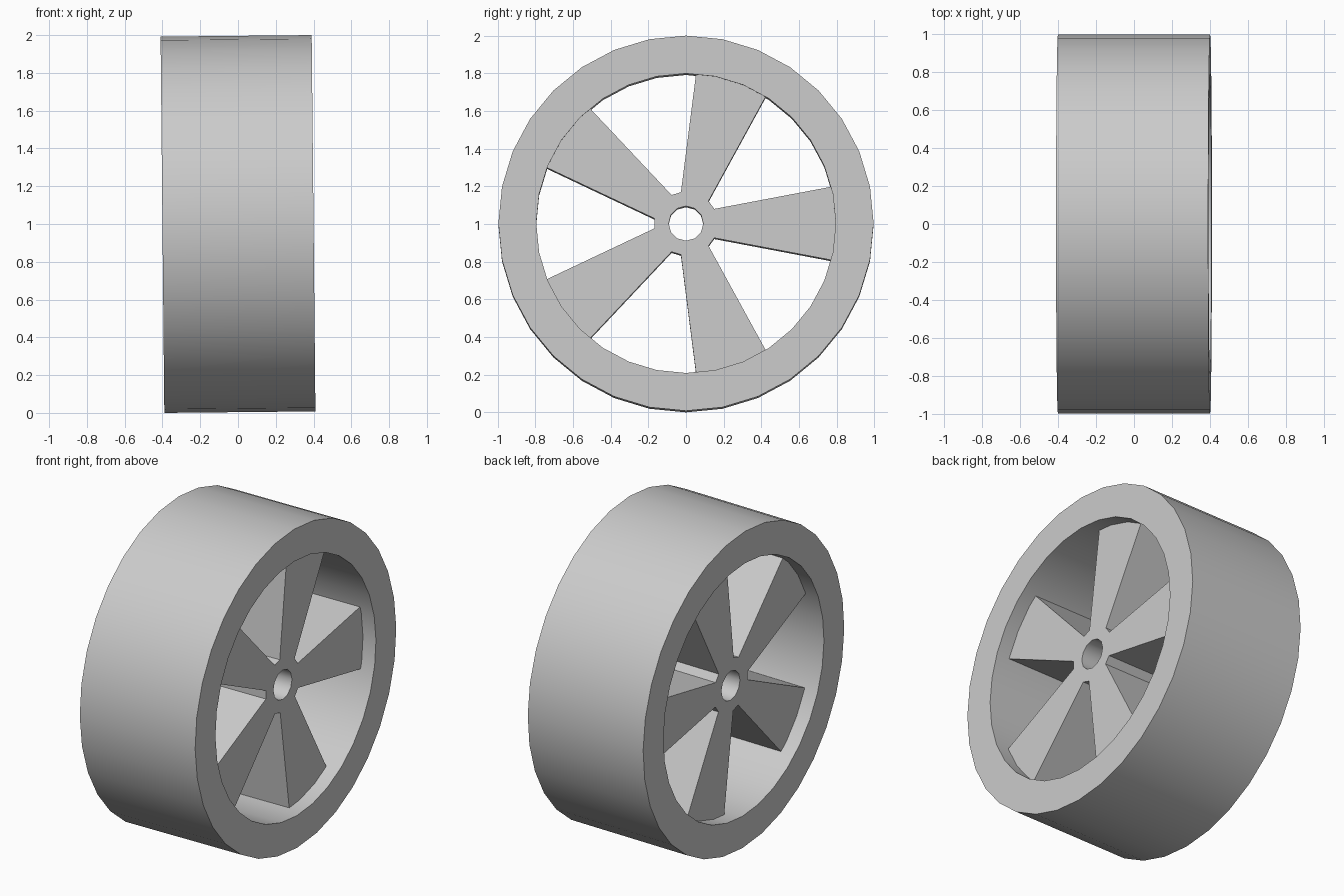
import bpy
import bmesh
from math import sin, cos, tau
from mathutils import Matrix, Vector

if "Cube" in bpy.data.objects:
    bpy.data.objects.remove(bpy.data.objects["Cube"], do_unlink=True)

SEGMENTS = 32
OUTER, INNER, HALF_WIDTH = 0.996, 0.795, 0.4
SPOKE_HALF_DEPTH = 0.31
HOLE = 0.092
LEAN = -0.01  # the wheel leans very slightly

grey = bpy.data.materials.new("light grey")
grey.use_nodes = True
colour = (0.6, 0.6, 0.6, 1)
grey.diffuse_color = colour
grey.node_tree.nodes["Principled BSDF"].inputs["Base Color"].default_value = colour

place = Matrix.Translation((0, 0, 1)) @ Matrix.Rotation(LEAN, 4, "Y")


def add_object(name, mesh):
    mesh.materials.clear()
    mesh.materials.append(grey)
    obj = bpy.data.objects.new(name, mesh)
    bpy.context.collection.objects.link(obj)
    bpy.ops.object.select_all(action="DESELECT")
    obj.select_set(True)
    bpy.context.view_layer.objects.active = obj
    bpy.ops.object.shade_smooth_by_angle(angle=tau / 10)


# Rim: a rectangular section swept around the x axis
bm = bmesh.new()
section = [(-HALF_WIDTH, INNER), (-HALF_WIDTH, OUTER), (HALF_WIDTH, OUTER), (HALF_WIDTH, INNER)]
rings = []
for i in range(SEGMENTS):
    a = tau * i / SEGMENTS
    rings.append([bm.verts.new((x, r * cos(a), r * sin(a))) for x, r in section])
for i, ring in enumerate(rings):
    nxt = rings[(i + 1) % SEGMENTS]
    for j in range(4):
        k = (j + 1) % 4
        bm.faces.new((ring[j], ring[k], nxt[k], nxt[j]))
bmesh.ops.recalc_face_normals(bm, faces=bm.faces)
bm.transform(place)
rim_mesh = bpy.data.meshes.new("rim")
bm.to_mesh(rim_mesh)
bm.free()
add_object("rim", rim_mesh)

# Hub and five flared spokes: one star outline with a round axle hole
outline = []
for n in range(5):
    turn = Matrix.Rotation(tau * n / 5, 3, "Z")
    for x, y in ((0.15, -0.077), (0.8, -0.2), (0.8, 0.2), (0.15, 0.077)):
        outline.append(turn @ Vector((x, y, 0)))
hole = [Vector((HOLE * cos(tau * i / 12), HOLE * sin(tau * i / 12), 0)) for i in range(12)]

curve = bpy.data.curves.new("spoke_outline", "CURVE")
curve.dimensions = "2D"
curve.fill_mode = "BOTH"
curve.extrude = SPOKE_HALF_DEPTH
for points in (outline, hole):
    spline = curve.splines.new("POLY")
    spline.points.add(len(points) - 1)
    spline.use_cyclic_u = True
    for point, position in zip(spline.points, points):
        point.co = (*position, 1)
helper = bpy.data.objects.new("spoke_outline", curve)
bpy.context.collection.objects.link(helper)
depsgraph = bpy.context.evaluated_depsgraph_get()
spoke_mesh = bpy.data.meshes.new_from_object(helper.evaluated_get(depsgraph))
bpy.data.objects.remove(helper, do_unlink=True)

# Turn the outline so its depth runs along x, then weld and place it
bm = bmesh.new()
bm.from_mesh(spoke_mesh)
bmesh.ops.remove_doubles(bm, verts=bm.verts, dist=0.0005)
bmesh.ops.recalc_face_normals(bm, faces=bm.faces)
to_axle = Matrix(((0, 0, 1, 0), (1, 0, 0, 0), (0, 1, 0, 0), (0, 0, 0, 1)))
bm.transform(place @ to_axle)
bm.to_mesh(spoke_mesh)
bm.free()
spoke_mesh.name = "spokes"
add_object("spokes", spoke_mesh)
